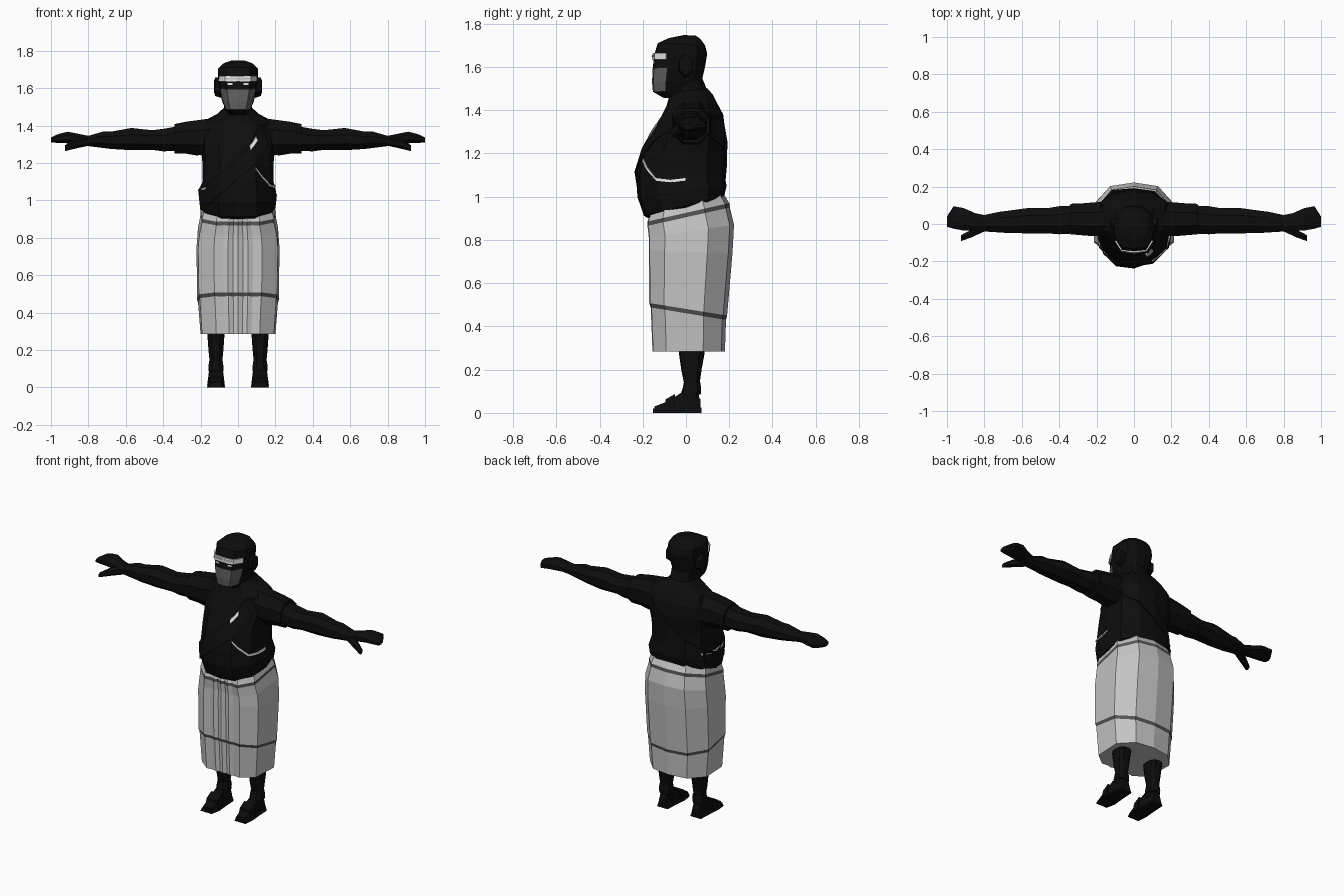
import bpy, bmesh, math
from mathutils import Vector
from mathutils.bvhtree import BVHTree


def material(name, v):
    m = bpy.data.materials.new(name)
    m.diffuse_color = (v, v, v, 1)
    return m


BLACK = material("black", 0.004)
CLOTH = material("light_cloth", 0.55)
STRIPE = material("dark_grey_trim", 0.09)
MASK = material("mask_grey", 0.12)
WHITE = material("off_white", 0.75)


def loft(name, rings, mats, rule=None, closed=False):
    """Bridge equal-sized rings of points; cap the ends unless closed."""
    bm = bmesh.new()
    vs = [[bm.verts.new(p) for p in r] for r in rings]
    n = len(vs[0])
    pairs = list(zip(vs, vs[1:])) + ([(vs[-1], vs[0])] if closed else [])
    for row, (a, b) in enumerate(pairs):
        for i in range(n):
            j = (i + 1) % n
            f = bm.faces.new((a[i], a[j], b[j], b[i]))
            if rule:
                f.material_index = rule(row, f.calc_center_median())
    if not closed:
        bm.faces.new(vs[0])
        bm.faces.new(vs[-1])
    bmesh.ops.recalc_face_normals(bm, faces=bm.faces)
    me = bpy.data.meshes.new(name)
    bm.to_mesh(me)
    bm.free()
    ob = bpy.data.objects.new(name, me)
    bpy.context.collection.objects.link(ob)
    for m in mats:
        me.materials.append(m)
    return ob


def full(half):
    """Mirror a half outline (front to back) into a closed one."""
    return half + [(-u, v) for u, v in reversed(half) if u > 0]


def rows(section, table, cx=0):
    """Rings from rows of (front z, back z, half width, front y, back y)."""
    return [[(cx + u * hw, (yf + yb) / 2 + v * (yb - yf) / 2,
              (zf + zb) / 2 + v * (zb - zf) / 2) for u, v in section]
            for zf, zb, hw, yf, yb in table]


def limb(s, table, n=8):
    """Rings along x from rows of (x, low z, high z, low y, high y)."""
    k = 1 / math.cos(math.pi / n)
    ang = [(i + .5) * 2 * math.pi / n for i in range(n)]
    return [[(s * x, (y0 + y1) / 2 + k * math.cos(a) * (y1 - y0) / 2,
              (z0 + z1) / 2 + k * math.sin(a) * (z1 - z0) / 2) for a in ang]
            for x, z0, z1, y0, y1 in table]


def ribbon(name, target, path, width, mat, lift=.009, closed=False, cy=-.02):
    """Thin band laid on a surface; path of (degrees from front, z)."""
    bvh = BVHTree.FromPolygons([v.co for v in target.data.vertices],
                               [p.vertices[:] for p in target.data.polygons])
    rings = []
    for deg, z in path:
        a = math.radians(deg)
        d = Vector((math.sin(a), -math.cos(a), 0))
        ring = []
        for dz, off in ((-1, lift), (1, lift), (1, lift - .009), (-1, lift - .009)):
            c = Vector((0, cy, z + dz * width / 2))
            hit = bvh.ray_cast(c + d, -d)[0] or c + d * .15
            ring.append(hit + d * off)
        rings.append(ring)
    return loft(name, rings, [mat], closed=closed)


# Skirt with front pleats, waist trim and lower trim
skirt_section = full([(0, -1), (.12, -.95), (.24, -1), (.36, -.95), (.58, -.98),
                      (.96, -.62), (1, .4), (.6, .9), (0, 1)])
loft("skirt", rows(skirt_section, [
    (.285, .285, .2, -.155, .18), (.488, .43, .213, -.163, .185),
    (.508, .45, .218, -.17, .19), (.75, .74, .222, -.172, .215),
    (.81, .87, .214, -.172, .222), (.865, .95, .2, -.178, .203),
    (.885, .97, .2, -.178, .2), (.94, 1.02, .185, -.16, .17)]),
    [CLOTH, STRIPE], lambda row, c: 1 if row in (1, 5) else 0)

# Shirt body
body_section = full([(0, -1), (.5, -.93), (.9, -.52), (1, .05), (.92, .6),
                     (.5, .94), (0, 1)])
shirt = loft("shirt", rows(body_section, [
    (.9, .985, .185, -.175, .16), (.912, 1.0, .2, -.195, .176),
    (1.0, 1.05, .208, -.225, .188), (1.1, 1.1, .19, -.228, .178),
    (1.2, 1.2, .19, -.202, .172), (1.3, 1.3, .2, -.155, .182),
    (1.37, 1.38, .2, -.115, .172), (1.42, 1.43, .18, -.09, .145),
    (1.455, 1.47, .11, -.08, .125), (1.48, 1.5, .08, -.07, .1)]), [BLACK])

# Diagonal sash around the body
ribbon("sash", shirt, [
    (60, 1.345), (45, 1.31), (25, 1.24), (0, 1.17), (-25, 1.09), (-50, 1.03),
    (-90, 1.0), (-120, 1.04), (-150, 1.11), (180, 1.2), (150, 1.29),
    (120, 1.345), (90, 1.36)], .11, BLACK, .014, True)

# Pale edging on the shirt
ribbon("left_edging", shirt, [(28, 1.17), (38, 1.13), (55, 1.08), (75, 1.072),
                              (95, 1.08)], .012, WHITE, .006)
ribbon("right_edging", shirt, [(-35, 1.088), (-50, 1.07), (-65, 1.06), (-95, 1.06),
                               (-125, 1.075)], .012, WHITE, .008)
ribbon("chest_patch", shirt, [(23, 1.28), (32, 1.305), (40, 1.33)], .022, WHITE, .018)

# Neck and head, with a mask on the lower face
head_section = full([(0, -1), (.6, -.95), (.95, -.45), (1, .1), (.85, .65),
                     (.45, .95), (0, 1)])
loft("neck", rows(head_section, [(1.42, 1.42, .085, -.075, .11),
                                 (1.49, 1.5, .075, -.06, .095),
                                 (1.56, 1.56, .075, -.06, .07)]), [BLACK])
head = loft("head", rows(head_section, [
    (1.455, 1.46, .05, -.1, .05), (1.485, 1.5, .07, -.153, .062),
    (1.53, 1.53, .085, -.157, .072), (1.593, 1.6, .1, -.154, .088),
    (1.66, 1.66, .106, -.146, .098), (1.71, 1.7, .106, -.13, .088),
    (1.733, 1.73, .08, -.08, .066), (1.747, 1.745, .04, -.01, .045)]),
    [BLACK, MASK],
    lambda row, c: 1 if row in (1, 2) and c.y < -.1 else 0)

# Brow band and eyes
ribbon("brow_band", head, [(a, 1.65) for a in (-55, -29, 0, 29, 55)], .03, WHITE, .009)
ribbon("brow_inset", head, [(a, 1.65) for a in (-29, 0, 29)], .01, CLOTH, .011)
for s, side in ((1, "left"), (-1, "right")):
    ribbon(side + "_eye", head, [(s * 13, 1.622), (s * 24, 1.622)], .009, WHITE, .003)

    # Ear
    loft(side + "_ear", limb(s, [(.09, 1.555, 1.65, -.035, .03),
                                 (.122, 1.565, 1.65, -.03, .03),
                                 (.128, 1.58, 1.635, -.015, .02)], 6), [BLACK])
    # Sleeve, arm and hand
    loft(side + "_sleeve", limb(s, [(.13, 1.25, 1.44, -.065, .12),
                                    (.22, 1.24, 1.428, -.065, .115),
                                    (.28, 1.25, 1.42, -.06, .11),
                                    (.34, 1.25, 1.408, -.055, .108)]), [BLACK])
    loft(side + "_arm", limb(s, [
        (.3, 1.265, 1.4, -.05, .1), (.4, 1.262, 1.382, -.055, .095),
        (.46, 1.27, 1.375, -.05, .085), (.57, 1.268, 1.387, -.05, .085),
        (.68, 1.275, 1.367, -.048, .07), (.72, 1.28, 1.368, -.045, .065),
        (.8, 1.29, 1.345, -.04, .048), (.85, 1.3, 1.355, -.035, .058),
        (.91, 1.305, 1.367, -.035, .085), (.965, 1.307, 1.353, -.025, .095),
        (1.0, 1.31, 1.336, -.015, .04)]), [BLACK])
    loft(side + "_thumb", limb(s, [(.8, 1.295, 1.335, -.04, 0),
                                   (.87, 1.28, 1.325, -.072, -.03),
                                   (.925, 1.265, 1.292, -.092, -.06)], 6), [BLACK])

    # Lower leg and ankle cuff
    loft(side + "_leg", rows(body_section, [
        (.06, .06, .034, -.015, .06), (.13, .13, .033, -.008, .062),
        (.2, .2, .04, -.022, .072), (.27, .27, .045, -.032, .085),
        (.36, .36, .05, -.04, .09)], s * .118), [BLACK])
    loft(side + "_ankle_cuff", rows(body_section, [
        (.085, .085, .04, -.025, .068), (.115, .115, .04, -.015, .07),
        (.14, .14, .036, -.01, .066)], s * .118), [BLACK])

    # Sandal sole, foot and strap
    def boxes(table):
        return [[(s * x0, y, z0), (s * x1, y, z0), (s * (x1 - .01), y, z1),
                 (s * (x0 + .01), y, z1)] for y, x0, x1, z0, z1 in table]
    loft(side + "_sole", boxes([(.072, .08, .155, 0, .025), (-.02, .075, .16, 0, .022),
                                (-.09, .068, .166, 0, .022),
                                (-.152, .08, .16, 0, .02)]), [BLACK])
    loft(side + "_foot", boxes([(.068, .085, .15, .015, .06), (.045, .082, .153, .015, .1),
                                (-.02, .08, .156, .015, .095),
                                (-.08, .074, .162, .015, .055),
                                (-.145, .082, .155, .015, .03)]), [BLACK])
    loft(side + "_strap", boxes([(-.05, .07, .165, .01, .088),
                                 (-.095, .07, .165, .01, .062)]), [BLACK])
